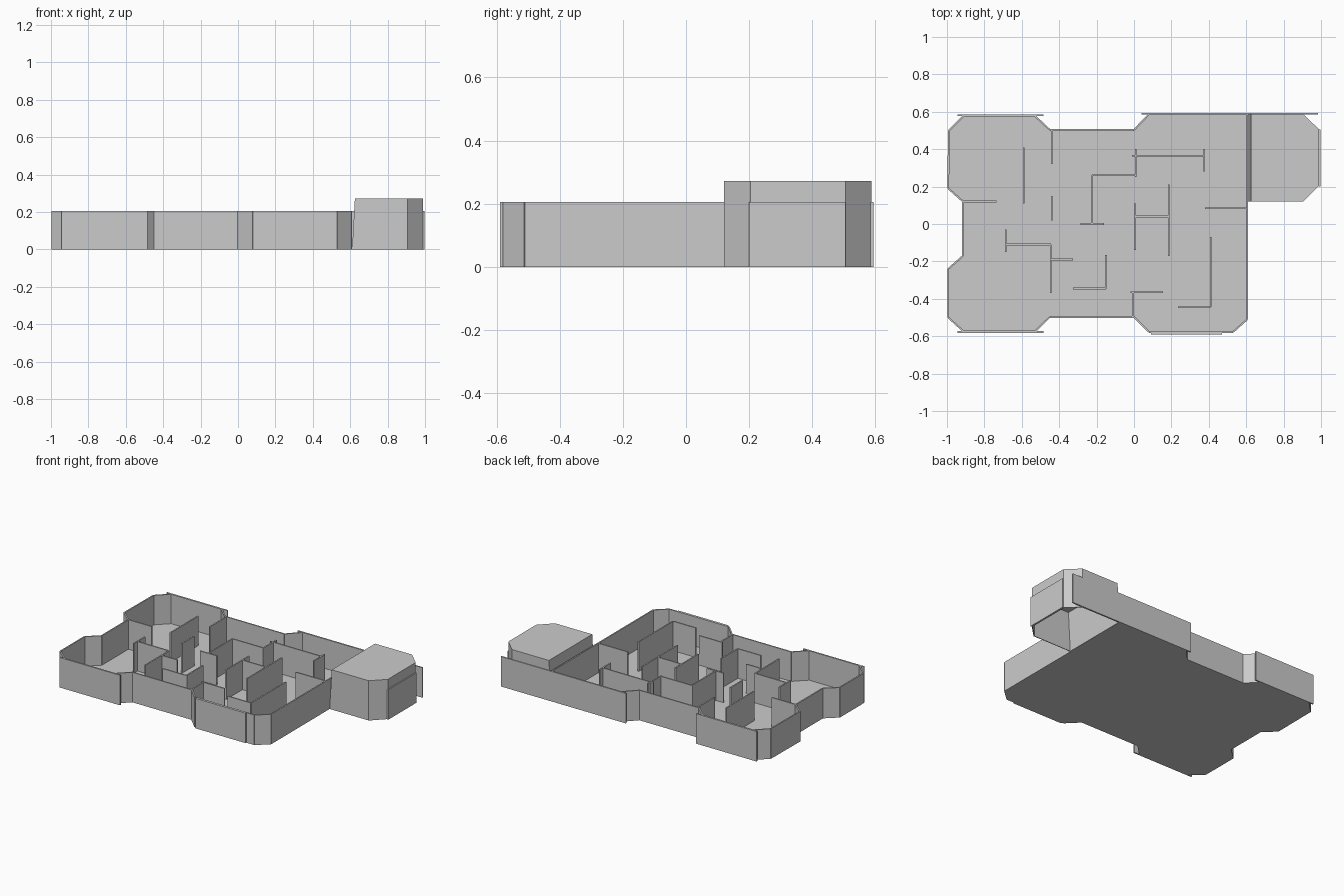
import bpy, bmesh
from mathutils import Vector

if "Cube" in bpy.data.objects:
    bpy.data.objects.remove(bpy.data.objects["Cube"])

H = 0.205   # wall height
T = 0.009   # wall thickness


def finish(name, bm):
    bmesh.ops.recalc_face_normals(bm, faces=bm.faces)
    me = bpy.data.meshes.new(name)
    bm.to_mesh(me)
    bm.free()
    ob = bpy.data.objects.new(name, me)
    bpy.context.collection.objects.link(ob)
    return ob


def prism(bm, pts, z0, z1):
    lo = [bm.verts.new((x, y, z0)) for x, y in pts]
    hi = [bm.verts.new((x, y, z1)) for x, y in pts]
    bm.faces.new(lo[::-1])
    bm.faces.new(hi)
    n = len(pts)
    for i in range(n):
        j = (i + 1) % n
        bm.faces.new((lo[i], lo[j], hi[j], hi[i]))


def wall(bm, a, b, z0=0.0, z1=H):
    a, b = Vector(a), Vector(b)
    d = (b - a).normalized()
    s = Vector((-d.y, d.x)) * T / 2
    prism(bm, [a - s, b - s, b + s, a + s], z0, z1)


# Outline of the floor plan with chamfered corner rooms
outline = [(-0.99, 0.5), (-0.91, 0.578), (-0.53, 0.578), (-0.45, 0.503),
           (0.0, 0.503), (0.08, 0.587), (0.605, 0.587), (0.605, -0.51),
           (0.53, -0.577), (0.08, -0.577), (0.0, -0.497), (-0.45, -0.497),
           (-0.53, -0.575), (-0.91, -0.575), (-0.993, -0.5), (-0.993, -0.24),
           (-0.914, -0.17), (-0.914, 0.12), (-0.993, 0.19)]

# Floor slab
bm = bmesh.new()
prism(bm, outline, 0, 0.004)
finish("floor", bm)

# Perimeter walls
bm = bmesh.new()
for p, q in zip(outline, outline[1:] + outline[:1]):
    wall(bm, p, q)
finish("perimeter_walls", bm)

# Long straight panels that run past the corners
bm = bmesh.new()
for x0, x1, y in [(-0.945, -0.485, 0.582), (-0.945, -0.485, -0.577),
                  (0.04, 0.985, 0.589), (0.09, 0.47, -0.585)]:
    wall(bm, (x0, y), (x1, y))
wall(bm, (0.993, 0.2), (0.993, 0.505))
finish("overrun_panels", bm)

# Interior partitions running along y: x, y0, y1
along_y = [(-0.59, 0.11, 0.41), (-0.44, 0.32, 0.503), (-0.44, 0.02, 0.15),
           (-0.225, 0, 0.26), (0.01, 0.25, 0.4), (0.375, 0.28, 0.4),
           (0.185, -0.17, 0.21), (0.005, -0.14, 0.11), (-0.685, -0.15, -0.03),
           (-0.445, -0.37, -0.11), (-0.15, -0.345, -0.165),
           (-0.005, -0.497, -0.365), (0.41, -0.445, -0.07)]
# Interior partitions running along x: y, x0, x1
along_x = [(0.12, -0.914, -0.735), (0, -0.285, -0.16), (0.26, -0.225, 0.01),
           (0.365, -0.01, 0.375), (0.04, 0.005, 0.185), (0.085, 0.38, 0.605),
           (-0.11, -0.685, -0.445), (-0.19, -0.445, -0.325),
           (-0.345, -0.325, -0.15), (-0.365, -0.02, 0.155),
           (-0.445, 0.235, 0.41)]
bm = bmesh.new()
for x, y0, y1 in along_y:
    wall(bm, (x, y0), (x, y1))
for y, x0, x1 in along_x:
    wall(bm, (x0, y), (x1, y))
finish("partitions", bm)

# Roofed annex: chamfered shell, open underneath, inner side leaning
plan = [(0.61, 0.12), (0.905, 0.12), (0.99, 0.205), (0.99, 0.505),
        (0.905, 0.588), (0.61, 0.588)]
bm = bmesh.new()
lo = [bm.verts.new((x, y, 0)) for x, y in plan]
hi = [bm.verts.new((x + (0.015 if x < 0.7 else 0), y, 0.272)) for x, y in plan]
bm.faces.new(hi)
for i in range(6):
    j = (i + 1) % 6
    bm.faces.new((lo[i], lo[j], hi[j], hi[i]))
annex = finish("annex", bm)
shell = annex.modifiers.new("shell", 'SOLIDIFY')
shell.thickness = 0.006
shell.offset = -1
